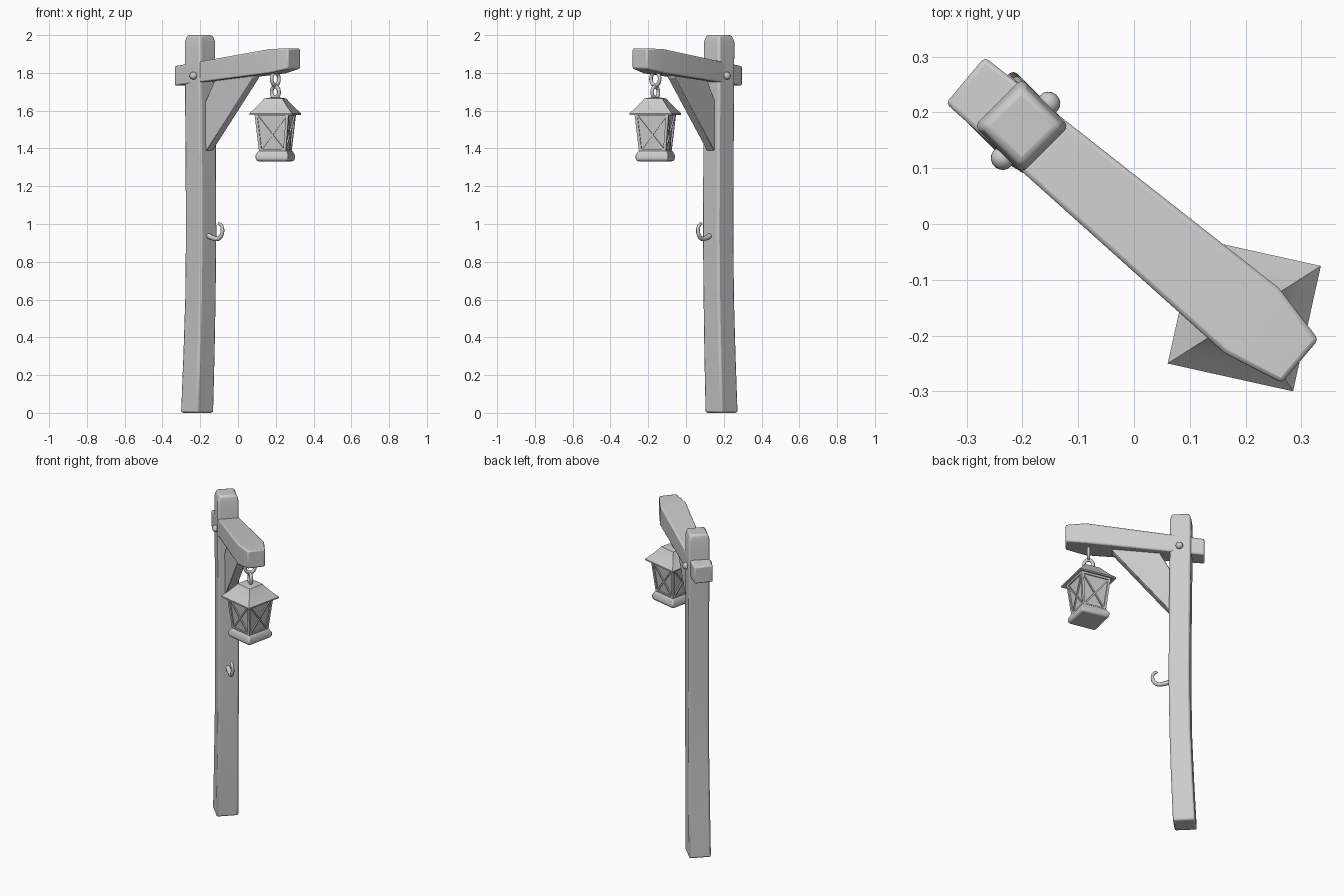
import bpy, bmesh, math
from mathutils import Vector, Matrix

if "Cube" in bpy.data.objects:
    bpy.data.objects.remove(bpy.data.objects["Cube"])

ARM = math.radians(-40)        # heading of the arm seen from above
LAN = math.radians(-12.5)      # heading of the lantern
LAN_POS = (0.1975, -0.1625, 0)

grey = bpy.data.materials.new("plain grey")
grey.diffuse_color = (0.6, 0.6, 0.6, 1)
grey.use_nodes = True
grey.node_tree.nodes["Principled BSDF"].inputs["Base Color"].default_value = grey.diffuse_color


def finish(name, bm, rot=ARM, loc=(0, 0, 0), bevel=0, seg=2, angle=35):
    bmesh.ops.recalc_face_normals(bm, faces=bm.faces)
    me = bpy.data.meshes.new(name)
    bm.to_mesh(me)
    bm.free()
    ob = bpy.data.objects.new(name, me)
    bpy.context.collection.objects.link(ob)
    ob.rotation_euler.z = rot
    ob.location = loc
    me.materials.append(grey)
    if bevel:
        m = ob.modifiers.new("bevel", 'BEVEL')
        m.width, m.segments, m.limit_method = bevel, seg, 'ANGLE'
        m.angle_limit = math.radians(35)
    bpy.ops.object.select_all(action='DESELECT')
    ob.select_set(True)
    bpy.context.view_layer.objects.active = ob
    bpy.ops.object.shade_smooth_by_angle(angle=math.radians(angle))
    return ob


def loft(bm, rings):
    """Skin a list of equal-length point loops and cap both ends."""
    vs = [[bm.verts.new(p) for p in r] for r in rings]
    n = len(vs[0])
    for a, b in zip(vs, vs[1:]):
        for i in range(n):
            bm.faces.new((a[i], a[(i + 1) % n], b[(i + 1) % n], b[i]))
    bm.faces.new(vs[0][::-1])
    bm.faces.new(vs[-1])


def square(h, z, cx=0, cy=0, turn=0):
    """Square loop with half size h at height z."""
    r = Matrix.Rotation(turn, 3, 'Z')
    return [r @ Vector((sx * h, sy * h, 0)) + Vector((cx, cy, z))
            for sx, sy in ((-1, -1), (1, -1), (1, 1), (-1, 1))]


def bar(bm, a, b, w, d, normal):
    """Rectangular bar from a to b, width w, depth d along normal."""
    a, b = Vector(a), Vector(b)
    n = Vector(normal).normalized()
    s = (b - a).normalized().cross(n) * w / 2
    n = n * d / 2
    loft(bm, [[p - s - n, p + s - n, p + s + n, p - s + n] for p in (a, b)])


def torus(bm, centre, R, r, mat, stretch=1.0, n=24, k=10):
    """Ring standing upright, turned by mat."""
    vs = []
    for i in range(n):
        t = 2 * math.pi * i / n
        vs.append([])
        for j in range(k):
            f = 2 * math.pi * j / k
            q = R + r * math.cos(f)
            p = Vector((q * math.cos(t), r * math.sin(f), q * math.sin(t) * stretch))
            vs[-1].append(bm.verts.new(mat @ p + Vector(centre)))
    for i in range(n):
        for j in range(k):
            i2, j2 = (i + 1) % n, (j + 1) % k
            bm.faces.new((vs[i][j], vs[i2][j], vs[i2][j2], vs[i][j2]))


# Post: gently bowed square timber with a chamfered top
bm = bmesh.new()
stations = [(0, -.287, .063), (.3, -.274, .0615), (.6, -.264, .060), (.95, -.259, .060),
            (1.4, -.262, .060), (1.75, -.266, .060), (1.965, -.267, .060), (2, -.267, .050)]
loft(bm, [square(h, z, u, .005, math.radians(-5)) for z, u, h in stations])
finish("post", bm, bevel=.011)

# Arm: tapered beam, thickest near the chamfered tip
bm = bmesh.new()
arm = [(-.397, .054, 1.732, 1.836), (.272, .076, 1.798, 1.926), (.386, .051, 1.822, 1.930)]
loft(bm, [[(u, .003 - h, a), (u, .003 + h, a), (u, .003 + h, b), (u, .003 - h, b)]
          for u, h, a, b in arm])
finish("arm_beam", bm, bevel=.008, angle=25)

# Brace: plate filling the corner between post and arm
bm = bmesh.new()
side = [(-.225, 1.39), (-.196, 1.39), (.125, 1.775), (.125, 1.80), (-.14, 1.77), (-.206, 1.65), (-.225, 1.65)]
loft(bm, [[(u, v, z) for u, z in side] for v in (-.022, .028)])
finish("brace", bm, bevel=.003, seg=1)

# Bolt heads on both sides of the joint
for name, v in (("bolt_front", -.062), ("bolt_back", .068)):
    bm = bmesh.new()
    bmesh.ops.create_uvsphere(bm, u_segments=16, v_segments=10, radius=.021,
                              matrix=Matrix.Translation((-.256, v, 1.785)) @ Matrix.Diagonal((1, .95, 1, 1)))
    finish(name, bm, angle=60)

# Hook: tapering tube curling up and back toward the post
cu = bpy.data.curves.new("hook", 'CURVE')
cu.dimensions = '3D'
cu.bevel_depth, cu.bevel_resolution, cu.use_fill_caps = .014, 3, True
path = [(-.21, .94), (-.165, .925), (-.135, .922), (-.113, .938), (-.104, .965), (-.110, .990), (-.130, 1.003)]
sp = cu.splines.new('BEZIER')
sp.bezier_points.add(len(path) - 1)
for i, (p, (u, z)) in enumerate(zip(sp.bezier_points, path)):
    p.co = (u, -.004, z)
    p.handle_left_type = p.handle_right_type = 'AUTO'
    p.radius = 1 - .07 * i
sp.resolution_u = 5
cu.materials.append(grey)
hook = bpy.data.objects.new("hook", cu)
hook.rotation_euler.z = ARM
bpy.context.collection.objects.link(hook)

# Hanging rings: one in the arm, one on the lantern, at right angles
for name, z, R, turn in (("upper_ring", 1.768, .030, 90), ("lower_ring", 1.698, .026, 0)):
    bm = bmesh.new()
    torus(bm, (0, 0, z), R, .0095, Matrix.Rotation(math.radians(turn), 3, 'Z'), 1.15)
    finish(name, bm, ARM, LAN_POS, angle=60)

# Lantern roof: thin flared eave rising to a small cap
bm = bmesh.new()
loft(bm, [square(h, z) for h, z in ((.09, 1.588), (.115, 1.578), (.115, 1.586), (.085, 1.618),
                                    (.056, 1.654), (.050, 1.664), (.02, 1.670))])
finish("lantern_roof", bm, LAN, LAN_POS, angle=30)

# Lantern base: rounded slab
bm = bmesh.new()
loft(bm, [square(h, z) for h, z in ((.080, 1.332), (.088, 1.342), (.088, 1.365), (.076, 1.388))])
finish("lantern_base", bm, LAN, LAN_POS, bevel=.006)

# Lantern panes: tapered core set back from the frame
Z0, Z1, H0, H1 = 1.38, 1.59, .071, .092
bm = bmesh.new()
loft(bm, [square(H0 - .007, Z0), square(H1 - .007, Z1)])
finish("lantern_panes", bm, LAN, LAN_POS)

# Lantern frame: corner posts, rails and crossed bars, repeated on four sides
bm = bmesh.new()
for k in range(4):
    r = Matrix.Rotation(k * math.pi / 2, 3, 'Z')
    out = r @ Vector((0, -1, -(H1 - H0) / (Z1 - Z0)))
    def on_side(x, t, inset=.004):
        """Point on this side: x from -1 to 1 across, t from 0 to 1 up."""
        h = H0 + (H1 - H0) * t
        return r @ Vector((x * (h - .006), -h + inset, Z0 + (Z1 - Z0) * t))
    bar(bm, on_side(-1, 0, .006), on_side(-1, 1, .006), .014, .014, out)
    for t in (.05, .96):
        bar(bm, on_side(-1, t), on_side(1, t), .012, .010, out)
    bar(bm, on_side(-1, .04), on_side(1, .96), .008, .009, out)
    bar(bm, on_side(1, .04), on_side(-1, .96), .008, .0085, out)
finish("lantern_frame", bm, LAN, LAN_POS)
